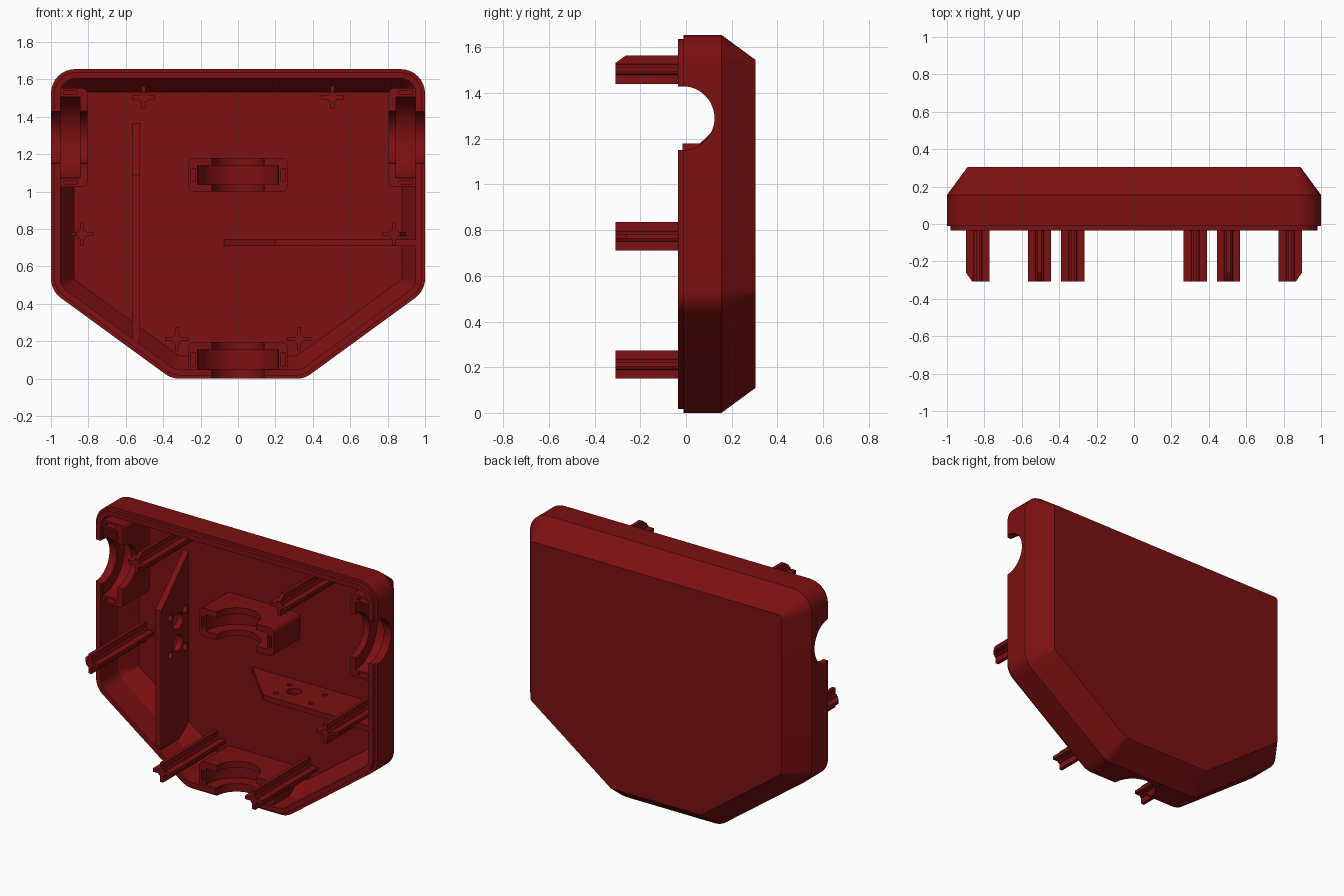
import bpy, bmesh, math
from mathutils import Vector

if "Cube" in bpy.data.objects:
    bpy.data.objects.remove(bpy.data.objects["Cube"])

RED = bpy.data.materials.new("dark_red")
RED.diffuse_color = (0.2, 0.005, 0.006, 1)
RED.use_nodes = True
RED.node_tree.nodes["Principled BSDF"].inputs["Base Color"].default_value = RED.diffuse_color


def make_object(name, bm):
    bmesh.ops.recalc_face_normals(bm, faces=bm.faces)
    me = bpy.data.meshes.new(name)
    bm.to_mesh(me)
    bm.free()
    me.materials.append(RED)
    ob = bpy.data.objects.new(name, me)
    bpy.context.collection.objects.link(ob)
    return ob


def prism(bm, pts, t0, t1, place):
    """Extrude a 2D profile from t0 to t1; place(p, q, t) gives the position."""
    a = [bm.verts.new(place(p, q, t0)) for p, q in pts]
    b = [bm.verts.new(place(p, q, t1)) for p, q in pts]
    n = len(pts)
    bm.faces.new(a)
    bm.faces.new(b[::-1])
    for i in range(n):
        bm.faces.new((a[i], b[i], b[(i + 1) % n], a[(i + 1) % n]))


def circle(cx, cy, r, n=48):
    return [(cx + r * math.cos(2 * math.pi * i / n), cy + r * math.sin(2 * math.pi * i / n))
            for i in range(n)]


def cut(ob, cutter_specs):
    """Subtract a list of (profile, t0, t1, place) prisms from an object."""
    for spec in cutter_specs:
        bm = bmesh.new()
        prism(bm, *spec)
        cutter = make_object("cutter", bm)
        cutter.hide_render = True
        mod = ob.modifiers.new("cut", "BOOLEAN")
        mod.operation, mod.solver, mod.object = "DIFFERENCE", "EXACT", cutter
        bpy.context.view_layer.objects.active = ob
        bpy.ops.object.modifier_apply(modifier=mod.name)
        bpy.data.objects.remove(cutter)


def smooth(ob):
    bpy.ops.object.select_all(action="DESELECT")
    ob.select_set(True)
    bpy.context.view_layer.objects.active = ob
    bpy.ops.object.shade_smooth_by_angle(angle=math.radians(28))


# Rounded six-sided outline, inset by a given amount
CORNERS = [Vector(c) for c in
           [(0.355, 0), (1, 0.47), (1, 1.655), (-1, 1.655), (-1, 0.47), (-0.355, 0)]]
RADIUS = 0.13


def outline(inset, steps=8):
    pts = []
    for i, c in enumerate(CORNERS):
        d0 = (c - CORNERS[i - 1]).normalized()
        d1 = (CORNERS[(i + 1) % 6] - c).normalized()
        turn = math.acos(d0.dot(d1))
        centre = c + (d1 - d0).normalized() * RADIUS / math.cos(turn / 2)
        start = math.atan2(-d0.x, d0.y)
        for k in range(steps + 1):
            a = start + turn * k / steps
            pts.append(centre + Vector((math.cos(a), math.sin(a))) * (RADIUS - inset))
    return pts


# Shell: rings from the back panel, round the rim, to the inner floor
RINGS = [(0.11, 0.305), (0, 0.155), (0, -0.012), (0.018, -0.012),
         (0.018, -0.035), (0.05, -0.035), (0.05, 0.145), (0.122, 0.25)]
bm = bmesh.new()
loops = [[bm.verts.new((p.x, y, p.y)) for p in outline(s)] for s, y in RINGS]
bm.faces.new(loops[0])
bm.faces.new(loops[-1])
for a, b in zip(loops, loops[1:]):
    for i in range(len(a)):
        j = (i + 1) % len(a)
        bm.faces.new((a[i], a[j], b[j], b[i]))
shell = make_object("shell", bm)

# Half-round sockets: profile is (depth from wall, y), extruded across
FRONT = -0.015
WALL_SEAT = [(0.02, FRONT), (0.02, 0.15), (0.1, 0.27), (0.195, 0.27), (0.195, FRONT)]
FREE_SEAT = [(0.015, FRONT), (0.015, 0.27), (0.195, 0.27), (0.195, FRONT)]
SOCKETS = {
    "right_socket": (WALL_SEAT, lambda a, y, u: (1 - a, y, 1.29 + u)),
    "left_socket": (WALL_SEAT, lambda a, y, u: (a - 1, y, 1.29 + u)),
    "bottom_socket": (WALL_SEAT, lambda a, y, u: (u, y, a)),
    "middle_socket": (FREE_SEAT, lambda a, y, u: (u, y, 0.985 + a)),
}
for name, (profile, place) in SOCKETS.items():
    bm = bmesh.new()
    prism(bm, profile, -0.265, 0.265, place)
    # round the free corners
    edges = [e for e in bm.edges
             if abs(e.verts[0].co.y - e.verts[1].co.y) > 0.2
             and e.calc_length() < 0.29
             and abs(e.verts[0].co.x - e.verts[1].co.x) < 0.001
             and abs(e.verts[0].co.z - e.verts[1].co.z) < 0.001]
    bmesh.ops.bevel(bm, geom=edges, offset=0.03, segments=4, profile=0.5, affect="EDGES")
    socket = make_object(name, bm)
    across = lambda u, y, a, f=place: f(a, y, u)
    bore = (circle(0, FRONT, 0.14), -0.1, 0.3, across)
    groove = (circle(0, FRONT, 0.217), 0.052, 0.155, across)
    slots = [([(s * 0.23, -0.1), (s * 0.25, -0.1), (s * 0.25, 0.08), (s * 0.23, 0.08)],
              0.068, 0.14, across) for s in (-1, 1)]
    cut(socket, [bore, groove] + slots)
    smooth(socket)
    if name != "middle_socket":
        cut(shell, [bore, groove])
smooth(shell)

# Cross-shaped pegs standing on the floor, some with a chamfered outer arm
TIP = -0.308
PEGS = [("upper", 0.505, 1.503, (0, 1)), ("side", 0.835, 0.773, (1, 0)),
        ("lower", 0.327, 0.212, None)]
for label, px, pz, cham in PEGS:
    for s, side in ((1, "right"), (-1, "left")):
        bm = bmesh.new()
        prism(bm, circle(0, 0, 0.028, 8), TIP, 0.265,
              lambda p, q, t: (s * (px + p), t, pz + q))
        for dx, dz in ((1, 0), (-1, 0), (0, 1), (0, -1)):
            c = 0.045 if (dx, dz) == cham else 0
            arm = [(0, 0.265), (0.062, 0.265), (0.062, TIP + c), (0.03, TIP), (0, TIP)]
            prism(bm, arm, -0.011, 0.011,
                  lambda r, y, t: (s * (px + dx * r - dz * t), y, pz + dz * r + dx * t))
        make_object(f"{label}_peg_{side}", bm)

# Upright mounting plate with holes
upright = lambda y, z, x: (x, y, z)
bm = bmesh.new()
prism(bm, [(-0.03, 0.2), (0.15, 0.2), (0.265, 0.27), (0.265, 1.365), (0.25, 1.365),
           (-0.03, 1.09)], -0.565, -0.525, upright)
plate = make_object("upright_plate", bm)
holes = [(0.14, 0.96, 0.052), (0.14, 0.82, 0.052)]
holes += [(0.14 + i * 0.075, 0.89 + j * 0.12, 0.022) for i in (-1, 1) for j in (-1, 1)]
cut(plate, [(circle(y, z, r, 24), -0.6, -0.5, upright) for y, z, r in holes])
smooth(plate)

# Level mounting plate with holes
level = lambda x, y, z: (x, y, z)
bm = bmesh.new()
prism(bm, [(0.2, -0.03), (0.965, -0.03), (0.965, 0.15), (0.9, 0.265), (-0.075, 0.265),
           (-0.075, 0.25)], 0.71, 0.745, level)
shelf = make_object("level_plate", bm)
holes = [(0.32, 0.11, 0.045)]
holes += [(x, y, 0.016) for x in (0.245, 0.495) for y in (0.035, 0.175)]
cut(shelf, [(circle(x, y, r, 24), 0.6, 0.8, level) for x, y, r in holes])
smooth(shelf)
